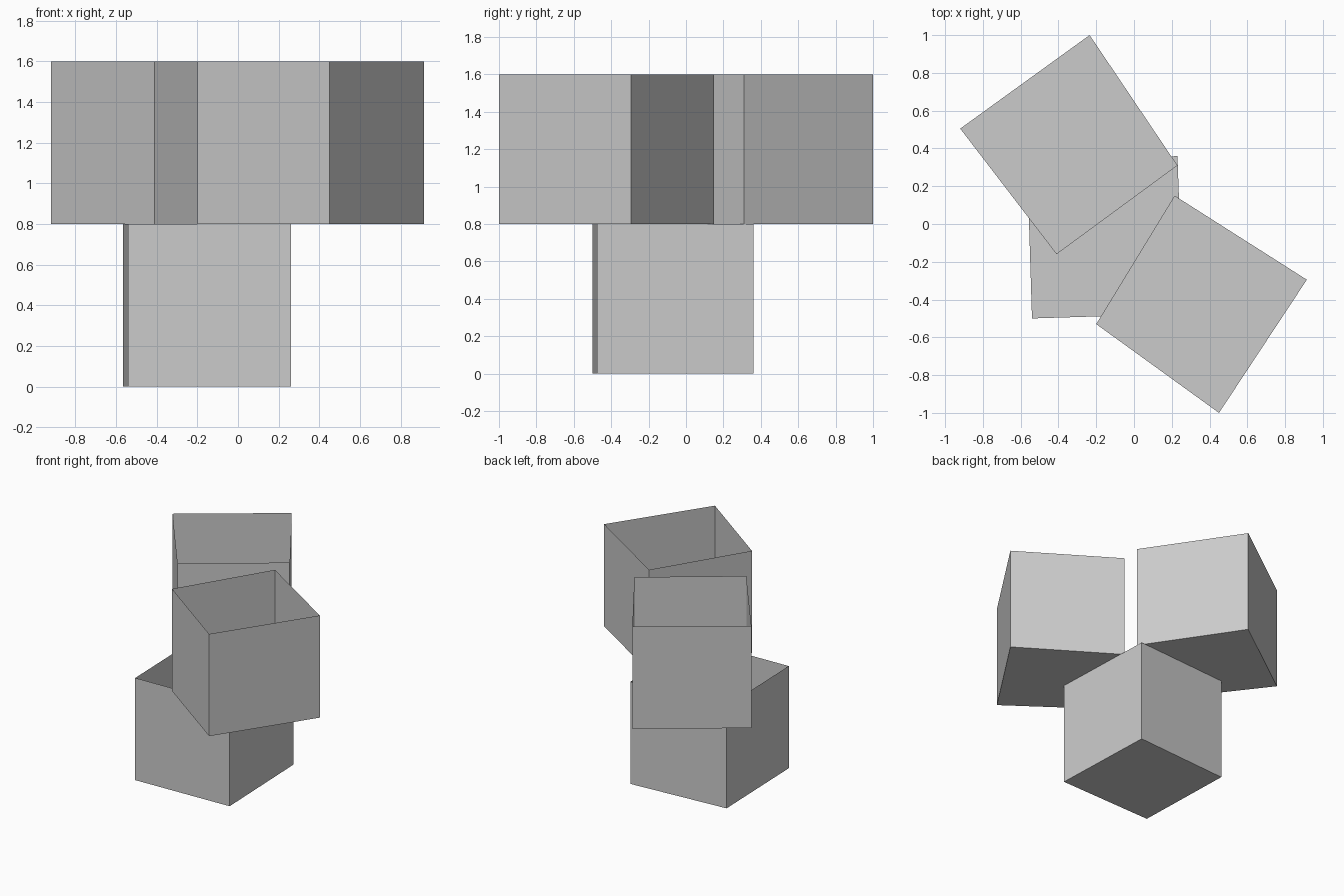
import bpy, bmesh
from mathutils import Vector

if "Cube" in bpy.data.objects:
    bpy.data.objects.remove(bpy.data.objects["Cube"])

HEIGHT = 0.8


def open_box(name, corners, z):
    """Thin-walled box: a floor with walls extruded up and no lid."""
    bm = bmesh.new()
    floor = bm.faces.new([bm.verts.new((x, y, z)) for x, y in corners])
    rim = bmesh.ops.extrude_edge_only(bm, edges=list(floor.edges))
    verts = [g for g in rim["geom"] if isinstance(g, bmesh.types.BMVert)]
    bmesh.ops.translate(bm, verts=verts, vec=Vector((0, 0, HEIGHT)))
    bmesh.ops.recalc_face_normals(bm, faces=bm.faces[:])
    # Keep the floor facing down so the walls face outward
    bm.normal_update()
    if min(bm.faces, key=lambda f: f.calc_center_median().z).normal.z > 0:
        bmesh.ops.reverse_faces(bm, faces=bm.faces[:])
    mesh = bpy.data.meshes.new(name)
    bm.to_mesh(mesh)
    bm.free()
    obj = bpy.data.objects.new(name, mesh)
    bpy.context.collection.objects.link(obj)
    return obj


# Lower box standing on the ground
open_box("lower_box",
         [(-0.54, -0.50), (0.26, -0.475), (0.23, 0.36), (-0.565, 0.305)], 0)

# Two upper boxes resting on its rim
open_box("upper_back_box",
         [(-0.41, -0.16), (0.23, 0.31), (-0.235, 1.0), (-0.92, 0.505)], HEIGHT)
open_box("upper_front_box",
         [(-0.20, -0.53), (0.45, -1.0), (0.915, -0.295), (0.215, 0.15)], HEIGHT)
